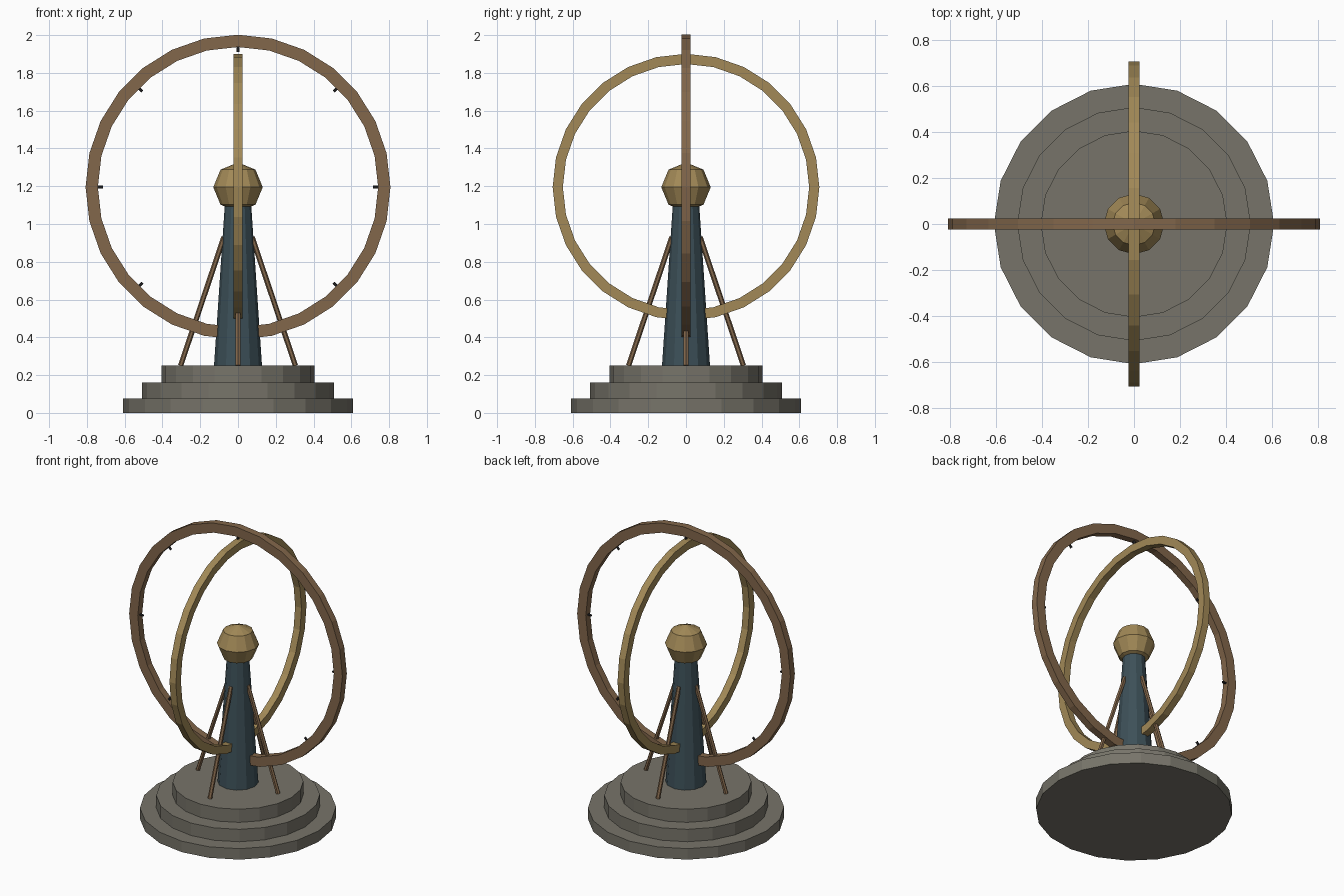
import bpy, bmesh, math
from mathutils import Vector, Matrix

if "Cube" in bpy.data.objects:
    bpy.data.objects.remove(bpy.data.objects["Cube"])


def material(name, rgb):
    m = bpy.data.materials.new(name)
    m.diffuse_color = (*rgb, 1.0)
    m.use_nodes = True
    m.node_tree.nodes["Principled BSDF"].inputs["Base Color"].default_value = m.diffuse_color
    return m


STONE = material("grey_stone", (0.185, 0.175, 0.143))
BRONZE = material("brown_bronze", (0.225, 0.135, 0.070))
BRASS = material("pale_brass", (0.360, 0.250, 0.095))
TEAL = material("dark_teal", (0.046, 0.080, 0.098))
DARK = material("dark_iron", (0.020, 0.020, 0.022))

CENTRE = Vector((0, 0, 1.195))


def add_object(name, bm, mat):
    bmesh.ops.recalc_face_normals(bm, faces=bm.faces[:])
    mesh = bpy.data.meshes.new(name)
    bm.to_mesh(mesh)
    bm.free()
    mesh.materials.append(mat)
    obj = bpy.data.objects.new(name, mesh)
    bpy.context.collection.objects.link(obj)
    return obj


def rod(name, start, end, r1, r2, sides, mat):
    """Tapered cylinder between two points."""
    start, end = Vector(start), Vector(end)
    axis = end - start
    bm = bmesh.new()
    place = (Matrix.Translation((start + end) / 2)
             @ axis.to_track_quat('Z', 'Y').to_matrix().to_4x4())
    bmesh.ops.create_cone(bm, cap_ends=True, segments=sides, radius1=r1,
                          radius2=r2, depth=axis.length, matrix=place)
    return add_object(name, bm, mat)


def hoop(name, outer, inner, half_width, turn, mat, sides=28):
    """Upright ring with a rectangular section, in the xz plane before turning."""
    bm = bmesh.new()
    section = [(outer, -half_width), (outer, half_width),
               (inner, half_width), (inner, -half_width)]
    loops = []
    for i in range(sides):
        a = math.tau * i / sides
        loops.append([bm.verts.new((r * math.cos(a), w, r * math.sin(a)))
                      for r, w in section])
    for i in range(sides):
        p, q = loops[i], loops[(i + 1) % sides]
        for k in range(4):
            n = (k + 1) % 4
            bm.faces.new((p[k], p[n], q[n], q[k]))
    bm.transform(Matrix.Translation(CENTRE) @ Matrix.Rotation(turn, 4, 'Z'))
    return add_object(name, bm, mat)


# Stepped round base
for name, r, z0, z1 in (("base_lower_step", 0.608, 0.0, 0.075),
                        ("base_middle_step", 0.507, 0.075, 0.16),
                        ("base_upper_step", 0.405, 0.16, 0.25)):
    rod(name, (0, 0, z0), (0, 0, z1), r, r, 20, STONE)

# Tapered column
rod("column", (0, 0, 0.25), (0, 0, 1.13), 0.127, 0.068, 12, TEAL)

# Faceted globe on the column
bm = bmesh.new()
bmesh.ops.create_uvsphere(bm, u_segments=12, v_segments=4, radius=0.131,
                          matrix=Matrix.Translation(CENTRE))
add_object("globe", bm, BRASS)

# Two crossed hoops
hoop("outer_hoop", 0.807, 0.742, 0.024, 0, BRONZE)
hoop("inner_hoop", 0.706, 0.652, 0.024, math.pi / 2, BRASS)

# Small pegs on the inside of the outer hoop, and slanted braces around the column
for i in range(8):
    a = math.tau * i / 8
    d = Vector((math.cos(a), 0, math.sin(a)))
    rod(f"hoop_peg_{i + 1}", CENTRE + d * 0.716, CENTRE + d * 0.755,
        0.008, 0.008, 6, DARK)
for i in range(4):
    a = math.tau * i / 4
    d = Vector((math.cos(a), math.sin(a), 0))
    rod(f"brace_{i + 1}", d * 0.304 + Vector((0, 0, 0.25)),
        d * 0.075 + Vector((0, 0, 0.93)), 0.014, 0.014, 6, BRONZE)
